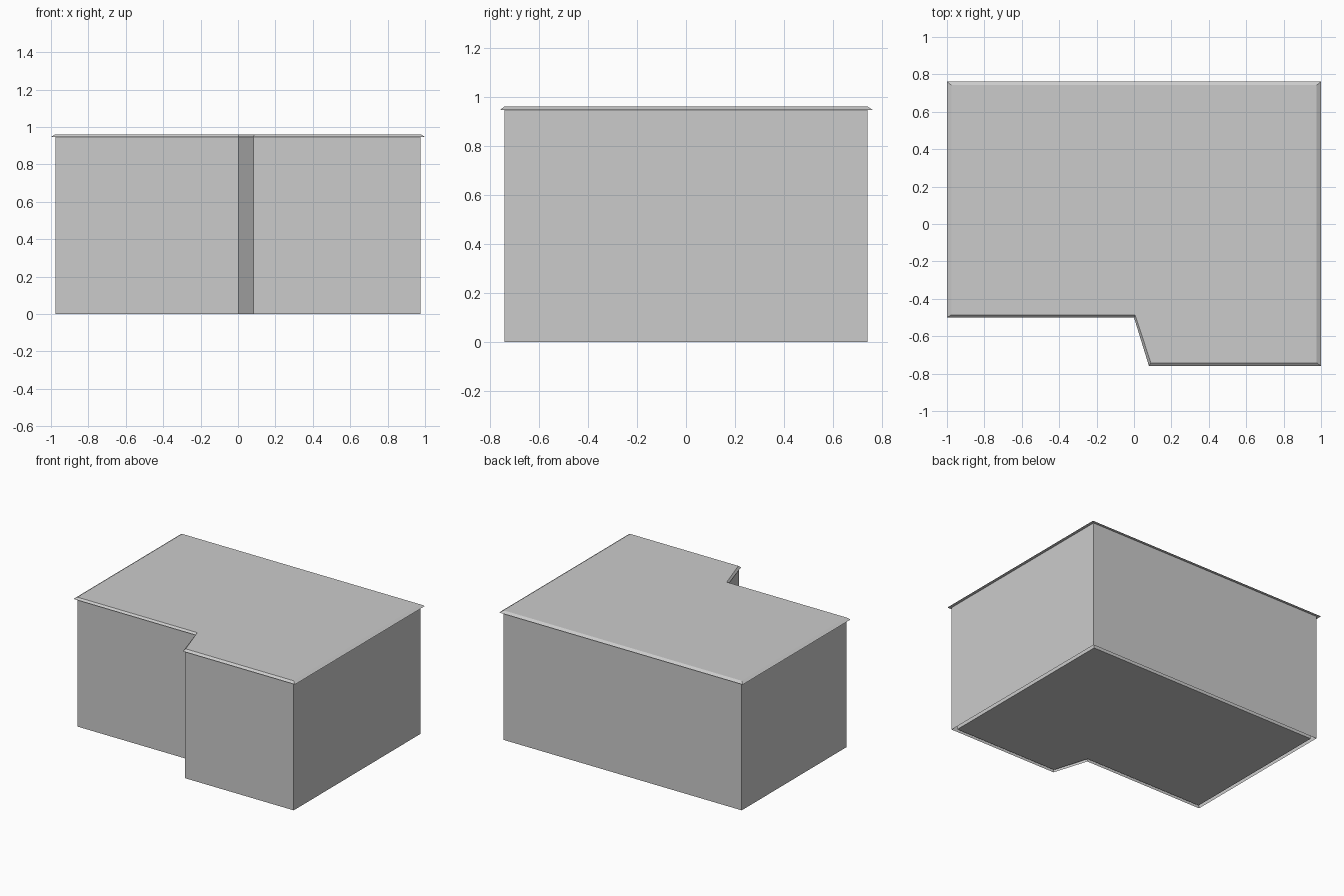
import bpy
import bmesh

if "Cube" in bpy.data.objects:
    bpy.data.objects.remove(bpy.data.objects["Cube"])


def outline(x, back, front, step, notch_a, notch_b):
    """Footprint with a stepped front, counter-clockwise from above."""
    return [(-x, step), (notch_a, step), (notch_b, front),
            (x, front), (x, back), (-x, back)]


def stack(name, rings, bottom=True, top=True):
    """Join footprints at given heights with flat side faces."""
    bm = bmesh.new()
    loops = [[bm.verts.new((px, py, z)) for px, py in pts] for pts, z in rings]
    for low, high in zip(loops, loops[1:]):
        for i in range(len(low)):
            j = (i + 1) % len(low)
            bm.faces.new((low[i], low[j], high[j], high[i]))
    if bottom:
        bm.faces.new(loops[0][::-1])
    if top:
        bm.faces.new(loops[-1])
    mesh = bpy.data.meshes.new(name)
    bm.to_mesh(mesh)
    bm.free()
    obj = bpy.data.objects.new(name, mesh)
    bpy.context.collection.objects.link(obj)
    return obj


wall = outline(0.977, 0.742, -0.742, -0.484, 0.003, 0.083)
inner = outline(0.95, 0.715, -0.715, -0.457, 0.023, 0.103)
eave = outline(1.0, 0.763, -0.76, -0.5, 0.0, 0.08)
roof_top = outline(0.977, 0.742, -0.742, -0.486, 0.006, 0.09)

# Outer walls, open below around the floor
stack("outer_walls", [(wall, 0), (wall, 0.948)], bottom=False, top=False)

# Room lining with its floor
stack("room", [(inner, 0), (inner, 0.948)], top=False)

# Roof slab with sloped overhanging edge
stack("roof", [(eave, 0.947), (roof_top, 0.961)])
